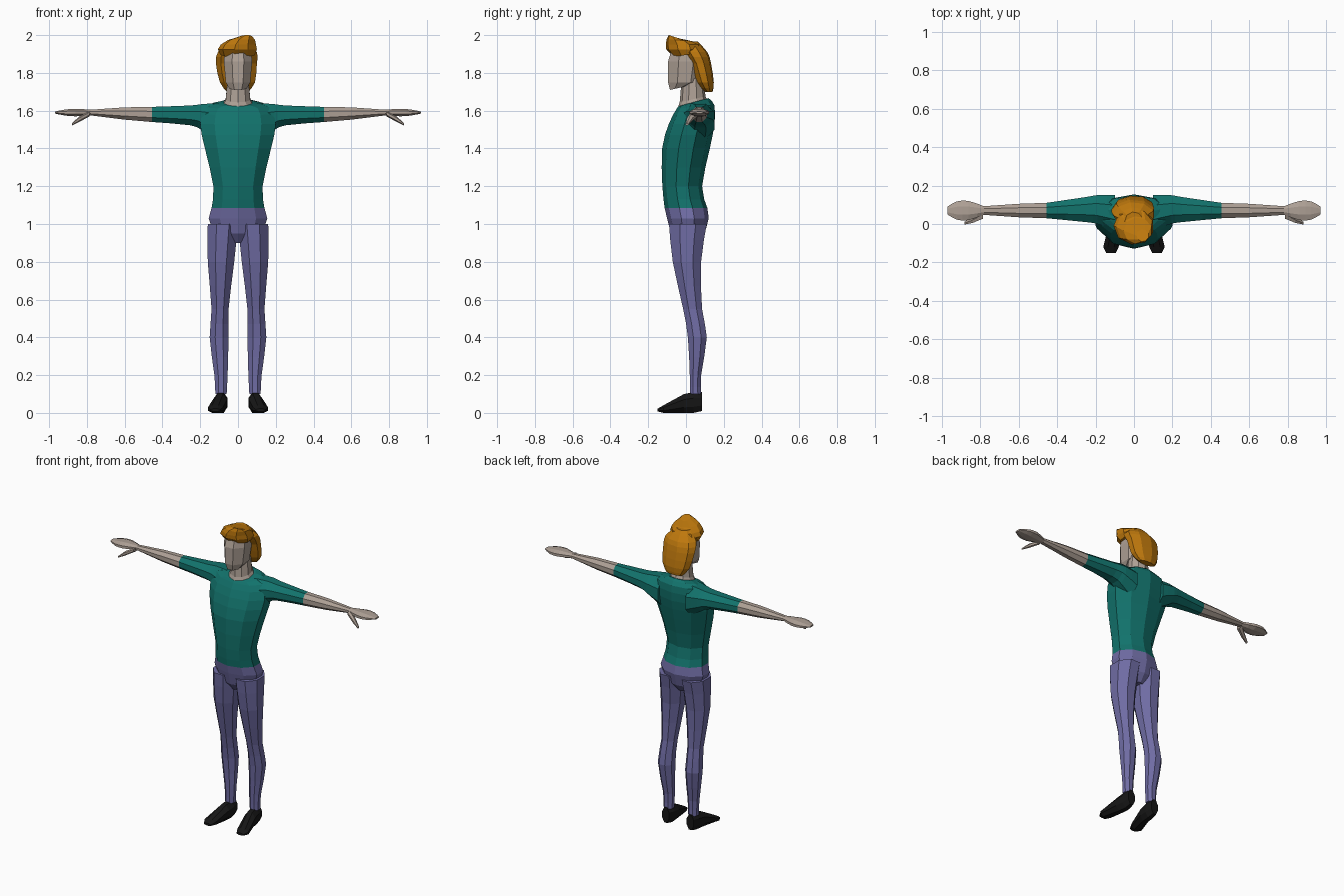
import bpy, bmesh, math
from mathutils import Vector

if "Cube" in bpy.data.objects:
    bpy.data.objects.remove(bpy.data.objects["Cube"])


def material(name, red, green, blue):
    mat = bpy.data.materials.new(name)
    mat.use_nodes = True
    color = (red, green, blue, 1)
    mat.diffuse_color = color
    mat.node_tree.nodes["Principled BSDF"].inputs["Base Color"].default_value = color
    return mat


skin = material("skin", .42, .35, .3)
teal = material("teal shirt", .006, .17, .15)
purple = material("purple trousers", .16, .15, .37)
black = material("black shoes", .008, .008, .008)
orange = material("orange hair", .52, .19, .004)


def ring(x=0, y=0, z=0, width=0, depth=0, height=0):
    """Centre and size of one cross-section; the size along the loft tilts it."""
    return Vector((x, y, z)), Vector((width, depth, height))


def with_midpoints(rings):
    """Insert a smoothly interpolated ring between every two rings."""
    result = [rings[0]]
    for i in range(len(rings) - 1):
        before, after = rings[max(i - 1, 0)], rings[min(i + 2, len(rings) - 1)]
        middle = [(9 * (p + q) - o - r) / 16
                  for o, p, q, r in zip(before, rings[i], rings[i + 1], after)]
        result += [middle, rings[i + 1]]
    return result


def ring_points(centre, size, axis, sides):
    across, up = [i for i in range(3) if i != axis]
    reach = 2 * math.cos(math.pi / sides)
    for i in range(sides):
        angle = math.tau * (i + .5) / sides
        offset = Vector()
        offset[across] = size[across] * math.cos(angle) / reach
        offset[up] = size[up] * math.sin(angle) / reach
        offset[axis] = size[axis] * math.sin(angle) / reach
        yield centre + offset


def loft(name, mat, axis, rings, sides=8, side=1, smooth=False):
    """Closed low-poly skin over a row of rings, mirrored when side is negative."""
    bm = bmesh.new()
    if smooth:
        rings = with_midpoints(rings)
    loops = []
    for centre, size in rings:
        points = ring_points(centre, size, "xyz".index(axis), sides)
        loops.append([bm.verts.new((p.x * side, p.y, p.z)) for p in points])
    for lower, upper in zip(loops, loops[1:]):
        for i in range(sides):
            j = (i + 1) % sides
            bm.faces.new((lower[i], lower[j], upper[j], upper[i]))
    bm.faces.new(loops[0])
    bm.faces.new(loops[-1])
    bmesh.ops.recalc_face_normals(bm, faces=bm.faces)
    mesh = bpy.data.meshes.new(name)
    bm.to_mesh(mesh)
    bm.free()
    mesh.materials.append(mat)
    bpy.context.collection.objects.link(bpy.data.objects.new(name, mesh))


# Torso and hips
waist = ring(z=1.085, width=.28, depth=.215)
loft("shirt_body", teal, "z", [
    waist,
    ring(z=1.2, width=.26, y=-.02, depth=.2),
    ring(z=1.4, width=.35, depth=.24),
    ring(z=1.53, width=.4, y=.03, depth=.23),
    ring(z=1.62, width=.34, y=.05, depth=.19, height=.02),
    ring(z=1.645, width=.17, y=.04, depth=.15, height=.04),
], sides=10, smooth=True)
loft("hips", purple, "z", [
    ring(z=.9, width=.08, y=.01, depth=.1),
    ring(z=.95, width=.26, y=.01, depth=.17),
    ring(z=1.03, width=.31, y=.01, depth=.21),
    waist,
], sides=10)

# Neck and head
loft("neck", skin, "z", [
    ring(z=1.62, width=.17, y=.035, depth=.16, height=.04),
    ring(z=1.66, width=.13, y=.035, depth=.13, height=.03),
    ring(z=1.77, width=.11, y=.035, depth=.11),
], sides=10)
loft("head", skin, "z", [
    ring(z=1.72, width=.09, y=-.04, depth=.09, height=.02),
    ring(z=1.75, width=.13, y=-.01, depth=.17),
    ring(z=1.86, width=.15, depth=.19),
    ring(z=1.91, width=.14, depth=.16),
    ring(z=1.94, width=.1, depth=.12),
])

# Hair, long at the back with a fringe swept up to a tip
loft("hair_back", orange, "z", [
    ring(z=1.7, width=.11, y=.12, depth=.04),
    ring(z=1.75, width=.18, y=.1, depth=.09),
    ring(z=1.85, x=-.005, width=.21, y=.075, depth=.11),
    ring(z=1.91, width=.2, y=.045, depth=.13),
    ring(z=1.965, width=.09, y=.015, depth=.09),
], sides=9, smooth=True)
loft("hair_fringe", orange, "z", [
    ring(z=1.895, width=.175, depth=.13, height=.02),
    ring(z=1.925, width=.2, y=-.01, depth=.18),
    ring(z=1.95, x=.005, width=.18, y=-.015, depth=.175),
    ring(z=1.973, x=.02, width=.14, y=-.035, depth=.13, height=-.01),
    ring(z=1.99, x=.045, width=.06, y=-.06, depth=.06, height=-.02),
], sides=9)

for label, side in (("left", 1), ("right", -1)):
    # Leg and shoe
    loft(label + "_trouser_leg", purple, "z", [
        ring(z=.1, x=.09, width=.06, y=.05, depth=.06),
        ring(z=.2, x=.09, width=.07, y=.05, depth=.06),
        ring(z=.4, x=.1, width=.1, y=.06, depth=.1),
        ring(z=.55, x=.095, width=.09, y=.035, depth=.1),
        ring(z=.8, x=.09, width=.14, y=.005, depth=.15),
        ring(z=1, x=.08, width=.16, y=.01, depth=.2),
    ], side=side, smooth=True)
    loft(label + "_shoe", black, "y", [
        ring(y=-.15, x=.12, width=.05, z=.015, height=.015),
        ring(y=-.12, x=.12, width=.08, z=.02, height=.04),
        ring(y=-.01, x=.095, width=.075, z=.05, height=.1),
        ring(y=.04, x=.09, width=.07, z=.055, height=.11),
        ring(y=.085, x=.09, width=.05, z=.06, height=.1),
    ], side=side)
    # Sleeve, forearm, hand and thumb
    cuff = ring(x=.455, y=.07, depth=.08, z=1.58, height=.08)
    wrist = ring(x=.78, y=.07, depth=.045, z=1.59, height=.03)
    loft(label + "_sleeve", teal, "x", [
        ring(x=.1, y=.06, depth=.18, z=1.54, height=.2),
        ring(x=.19, y=.075, depth=.15, z=1.565, height=.14),
        ring(x=.25, y=.075, depth=.13, z=1.575, height=.105),
        cuff,
    ], side=side, smooth=True)
    loft(label + "_forearm", skin, "x", [
        cuff,
        ring(x=.6, y=.07, depth=.07, z=1.585, height=.065),
        wrist,
    ], side=side)
    loft(label + "_hand", skin, "x", [
        wrist,
        ring(x=.86, y=.07, depth=.1, z=1.59, height=.04),
        ring(x=.92, y=.07, depth=.095, z=1.59, height=.03),
        ring(x=.97, y=.07, depth=.04, z=1.59, height=.01),
    ], side=side, smooth=True)
    loft(label + "_thumb", skin, "x", [
        ring(x=.785, y=.05, depth=.045, z=1.585, height=.025),
        ring(x=.84, y=.02, depth=.03, z=1.555, height=.025),
        ring(x=.88, y=.005, depth=.015, z=1.527, height=.01),
    ], sides=6, side=side)
